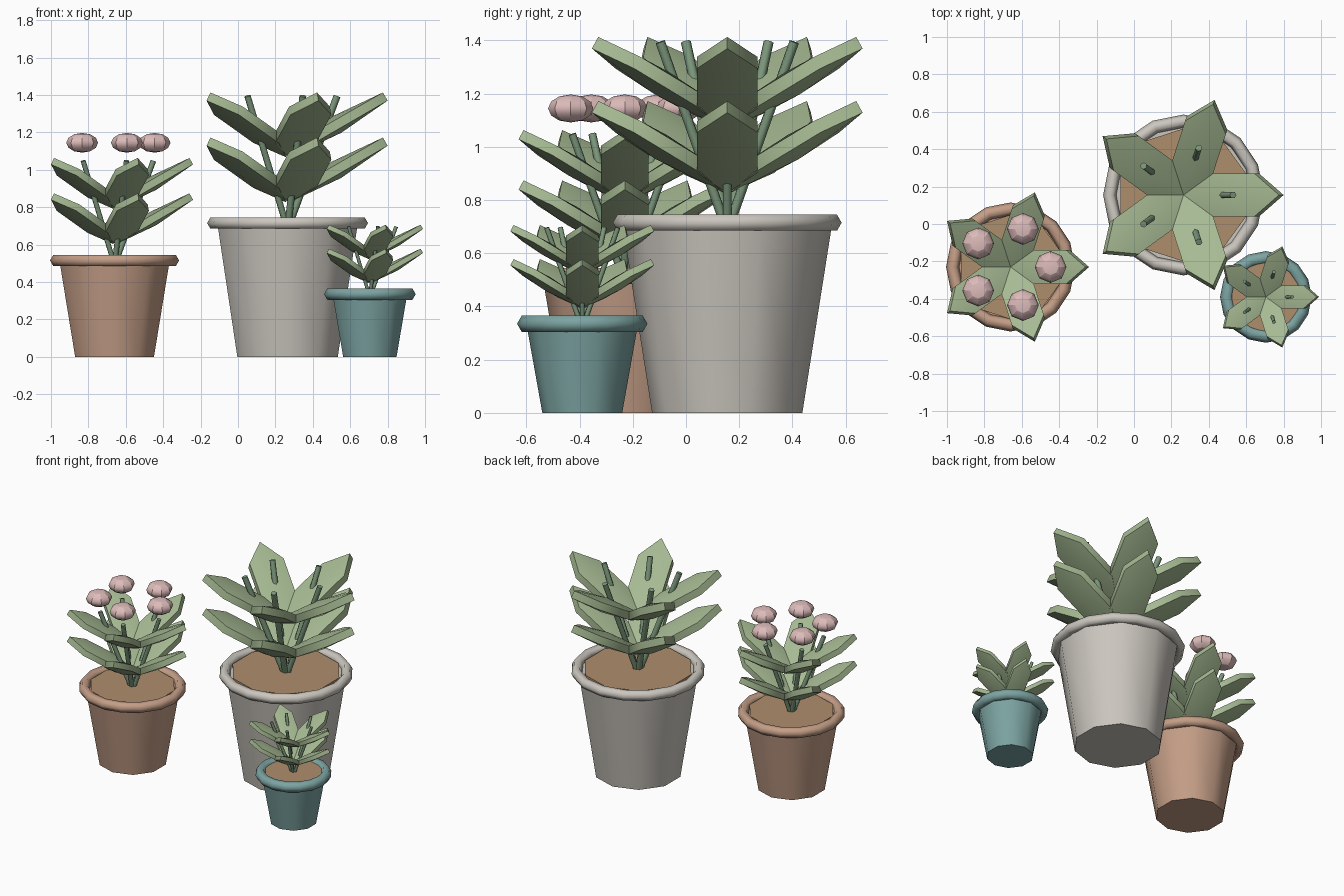
import bpy, bmesh, math
from mathutils import Matrix, Vector

if "Cube" in bpy.data.objects:
    bpy.data.objects.remove(bpy.data.objects["Cube"])


def material(name, rgb):
    m = bpy.data.materials.new(name)
    m.diffuse_color = (*rgb, 1)
    m.use_nodes = True
    m.node_tree.nodes["Principled BSDF"].inputs["Base Color"].default_value = m.diffuse_color
    return m


CLAY = material("clay", (0.55, 0.34, 0.24))
STONE = material("stone", (0.60, 0.57, 0.52))
TEAL = material("teal", (0.20, 0.37, 0.36))
SOIL = material("soil", (0.42, 0.27, 0.15))
STEM = material("stem_green", (0.20, 0.31, 0.20))
LEAF = material("leaf_green", (0.38, 0.49, 0.29))
PINK = material("blossom_pink", (0.72, 0.50, 0.49))


def finish(ob, name, mat, angle=30):
    ob.name = name
    ob.data.materials.append(mat)
    bpy.ops.object.select_all(action='DESELECT')
    ob.select_set(True)
    bpy.context.view_layer.objects.active = ob
    bpy.ops.object.shade_smooth_by_angle(angle=math.radians(angle))
    return ob


def frustum(name, mat, r1, r2, z1, z2, x, y, sides=10):
    bpy.ops.mesh.primitive_cone_add(vertices=sides, radius1=r1, radius2=r2,
                                    depth=z2 - z1, location=(x, y, (z1 + z2) / 2))
    return finish(bpy.context.object, name, mat, 40)


def rod(name, mat, a, b, r):
    a, b = Vector(a), Vector(b)
    bpy.ops.mesh.primitive_cylinder_add(vertices=6, radius=r, depth=(b - a).length,
                                        location=(a + b) / 2)
    ob = bpy.context.object
    ob.rotation_euler = (b - a).to_track_quat('Z', 'Y').to_euler()
    return finish(ob, name, mat, 65)


def leaf(name, half_len, half_wid, thick, matrix):
    # six-sided lens: hexagonal rim band with a raised centre on both faces
    bm = bmesh.new()
    rings = []
    for z in (-thick / 2, thick / 2):
        rings.append([bm.verts.new((half_len * math.cos(k * math.pi / 3),
                                    half_wid * math.sin(k * math.pi / 3) / 0.866, z))
                      for k in range(6)])
    low, top = bm.verts.new((0, 0, -thick)), bm.verts.new((0, 0, thick))
    for k in range(6):
        n = (k + 1) % 6
        bm.faces.new((rings[0][k], rings[0][n], rings[1][n], rings[1][k]))
        bm.faces.new((rings[1][k], rings[1][n], top))
        bm.faces.new((rings[0][n], rings[0][k], low))
    bm.transform(matrix)
    me = bpy.data.meshes.new(name)
    bm.to_mesh(me)
    bm.free()
    ob = bpy.data.objects.new(name, me)
    bpy.context.collection.objects.link(ob)
    return finish(ob, name, LEAF, 40)


def plant(tag, mat, x, y, R, H, flowers=False):
    # pot, rim and soil
    frustum(tag + "_pot", mat, R * 0.715, R, 0, H, x, y)
    bpy.ops.mesh.primitive_torus_add(major_segments=16, minor_segments=6, major_radius=R,
                                     minor_radius=0.035, location=(x, y, H))
    finish(bpy.context.object, tag + "_rim", mat, 65)
    frustum(tag + "_soil", SOIL, R * 0.9, R * 0.9, H - 0.02, H + 0.015, x, y)

    for i in range(5):
        a = i * math.tau / 5
        c, s = math.cos(a), math.sin(a)
        # stem leaning outward
        rod(f"{tag}_stem_{i}", STEM, (x + 0.03 * R * c, y + 0.03 * R * s, H),
            (x + 0.67 * R * c, y + 0.67 * R * s, H + 1.72 * R), 0.048 * R)
        # two tiers of leaves
        for tier, z in (("lower", 0.72), ("upper", 1.33)):
            m = (Matrix.Translation((x, y, H + z * R)) @ Matrix.Rotation(a, 4, 'Z')
                 @ Matrix.Translation((0.66 * R, 0, 0))
                 @ Matrix.Rotation(math.radians(-30), 4, 'Y'))
            leaf(f"{tag}_{tier}_leaf_{i}", 0.765 * R, 0.29 * R, 0.127 * R, m)
        # blossoms above the stems
        if flowers:
            bpy.ops.mesh.primitive_uv_sphere_add(
                segments=8, ring_count=6, radius=0.085,
                location=(x + 0.69 * R * c, y + 0.69 * R * s, H + 2.03 * R))
            ob = bpy.context.object
            ob.scale.z = 0.62
            finish(ob, f"{tag}_blossom_{i}", PINK, 30)


plant("clay", CLAY, -0.66, -0.23, 0.31, 0.515, flowers=True)
plant("stone", STONE, 0.265, 0.155, 0.395, 0.715)
plant("teal", TEAL, 0.705, -0.39, 0.21, 0.335)
